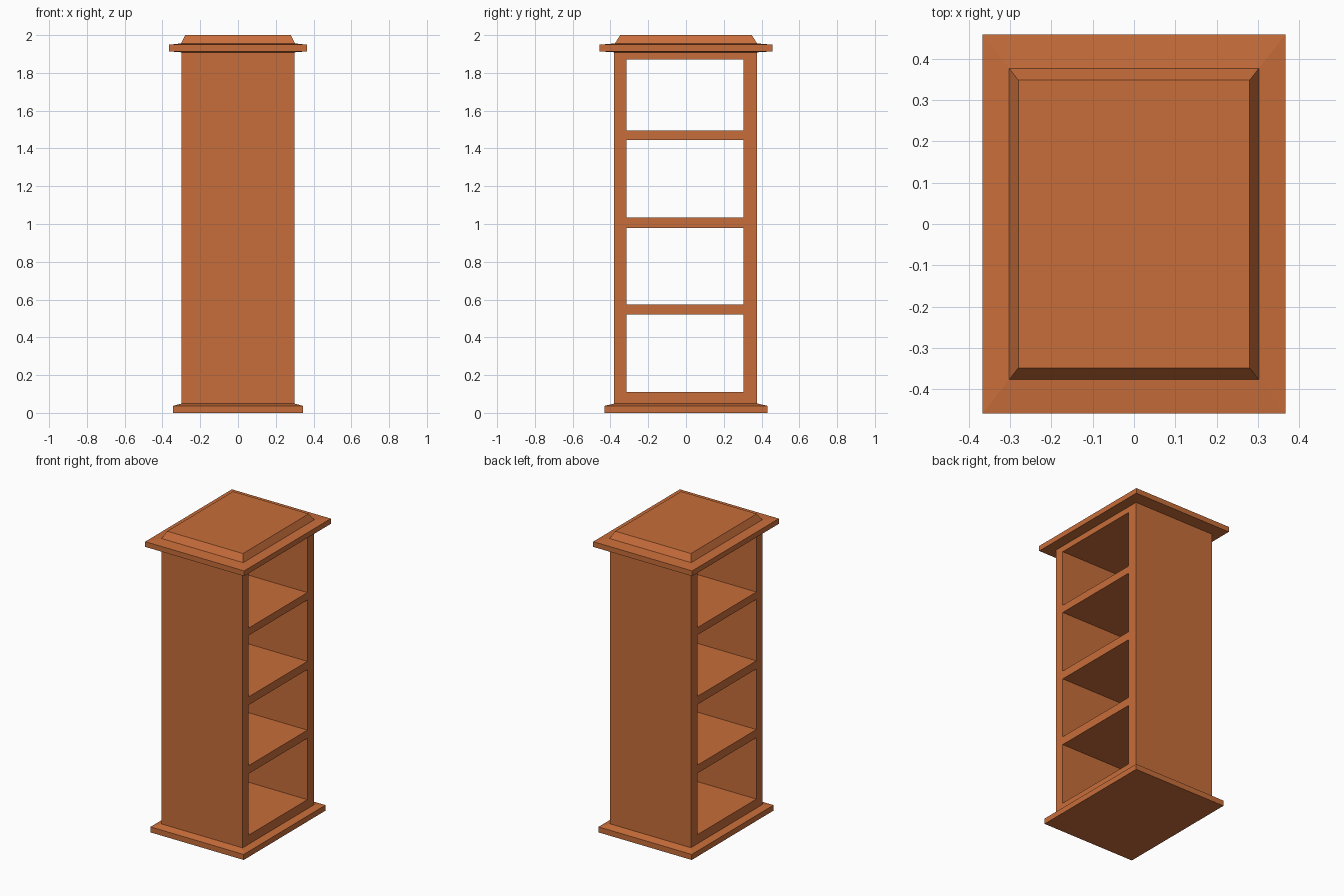
import bpy
import bmesh

cube = bpy.data.objects.get("Cube")
if cube:
    bpy.data.objects.remove(cube, do_unlink=True)

wood = bpy.data.materials.new("orange_wood")
wood.use_nodes = True
colour = (0.58, 0.155, 0.042, 1)
wood.diffuse_color = colour
wood.node_tree.nodes["Principled BSDF"].inputs["Base Color"].default_value = colour


def finish(name, bm):
    bmesh.ops.recalc_face_normals(bm, faces=bm.faces)
    mesh = bpy.data.meshes.new(name)
    bm.to_mesh(mesh)
    bm.free()
    mesh.materials.append(wood)
    obj = bpy.data.objects.new(name, mesh)
    bpy.context.collection.objects.link(obj)


def moulding(name, rings):
    """Loft centred rectangles given as (half width, half depth, height)."""
    bm = bmesh.new()
    loops = [[bm.verts.new((sx * w, sy * d, z))
              for sx, sy in ((-1, -1), (1, -1), (1, 1), (-1, 1))]
             for w, d, z in rings]
    bm.faces.new(loops[0])
    bm.faces.new(loops[-1])
    for low, high in zip(loops, loops[1:]):
        for i in range(4):
            j = (i + 1) % 4
            bm.faces.new((low[i], low[j], high[j], high[i]))
    finish(name, bm)


# Case: one side frame with openings, joined through to the other side
HALF_W = 0.30
ys = [-0.38, -0.315, 0.305, 0.377]
zs = [0.045, 0.11, 0.52, 0.575, 0.98, 1.035, 1.445, 1.495, 1.87, 1.915]
bm = bmesh.new()
grid = [[bm.verts.new((-HALF_W, y, z)) for y in ys] for z in zs]
for r in range(len(zs) - 1):
    for c in range(len(ys) - 1):
        if c == 1 and r % 2 == 1:
            continue  # open compartment
        bm.faces.new((grid[r][c], grid[r][c + 1], grid[r + 1][c + 1], grid[r + 1][c]))
frame = bm.faces[:]
solid = bmesh.ops.extrude_face_region(bm, geom=frame, use_keep_orig=True)
moved = [g for g in solid["geom"] if isinstance(g, bmesh.types.BMVert)]
bmesh.ops.translate(bm, verts=moved, vec=(2 * HALF_W, 0, 0))
bmesh.ops.dissolve_limit(bm, angle_limit=0.01, verts=bm.verts, edges=bm.edges)
finish("shelf_case", bm)

# Plinth with a shallow sloped upper surface
moulding("plinth", [(0.345, 0.432, 0), (0.345, 0.432, 0.037), (0.30, 0.38, 0.049)])

# Overhanging cornice, gently sloped above and below
moulding("cornice", [(0.30, 0.38, 1.909), (0.366, 0.458, 1.914),
                     (0.366, 0.458, 1.949), (0.303, 0.378, 1.956)])

# Bevelled cap
moulding("top_cap", [(0.303, 0.378, 1.954), (0.28, 0.348, 2.0)])
